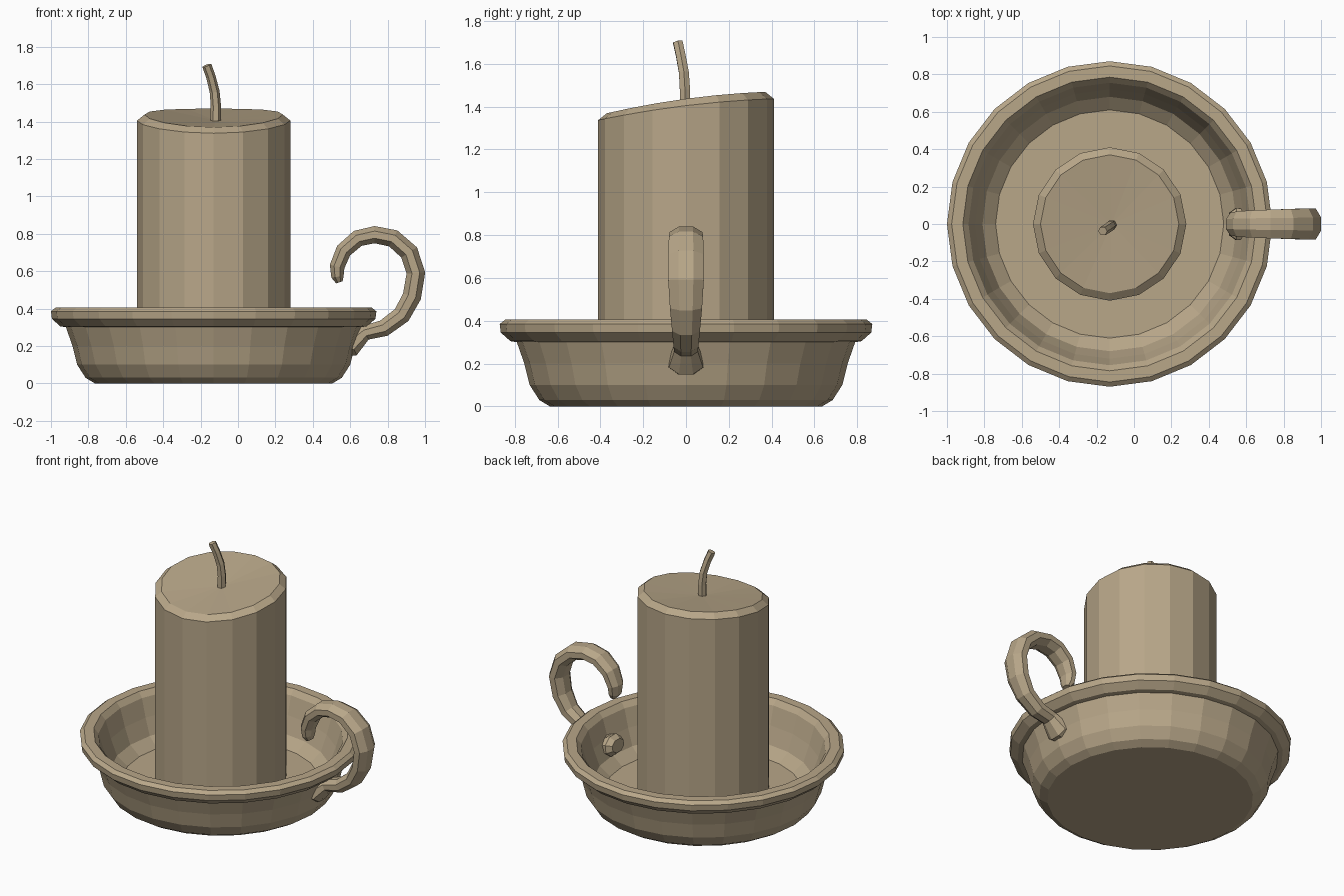
import bpy, bmesh, math
from mathutils import Vector

if "Cube" in bpy.data.objects:
    bpy.data.objects.remove(bpy.data.objects["Cube"])

CX = -0.13  # axis of the dish and candle

clay = bpy.data.materials.new("warm_tan")
clay.diffuse_color = (0.48, 0.385, 0.25, 1)
clay.use_nodes = True
clay.node_tree.nodes["Principled BSDF"].inputs["Base Color"].default_value = clay.diffuse_color


def loft(name, rings, cap_start=True, cap_end=True, tip=None):
    """Skin a list of equal-length point rings into one flat-shaded object."""
    bm = bmesh.new()
    vs = [[bm.verts.new(p) for p in r] for r in rings]
    n = len(vs[0])
    for a, b in zip(vs, vs[1:]):
        for i in range(n):
            j = (i + 1) % n
            bm.faces.new((a[i], a[j], b[j], b[i]))
    if cap_start:
        bm.faces.new(vs[0][::-1])
    if tip is not None:
        t = bm.verts.new(tip)
        for i in range(n):
            bm.faces.new((vs[-1][i], vs[-1][(i + 1) % n], t))
    elif cap_end:
        bm.faces.new(vs[-1])
    bmesh.ops.recalc_face_normals(bm, faces=bm.faces)
    me = bpy.data.meshes.new(name)
    bm.to_mesh(me)
    bm.free()
    me.materials.append(clay)
    ob = bpy.data.objects.new(name, me)
    bpy.context.collection.objects.link(ob)
    return ob


def circle(r, n, height):
    """Ring around the dish axis; height is a function of the angle."""
    angles = [2 * math.pi * i / n for i in range(n)]
    return [(CX + r * math.cos(a), r * math.sin(a), height(a)) for a in angles]


def sweep(name, path, n):
    """Tube along (x, y, z, half width in y, half thickness) stations."""
    pts = [Vector(p[:3]) for p in path]
    rings = []
    for i, p in enumerate(path):
        d = (pts[min(i + 1, len(pts) - 1)] - pts[max(i - 1, 0)]).normalized()
        side = Vector((0, 1, 0))
        side = (side - d * side.dot(d)).normalized()
        up = d.cross(side)
        ring = []
        for k in range(n):
            a = 2 * math.pi * (k + 0.5) / n
            ring.append(pts[i] + (side * math.cos(a) * p[3] + up * math.sin(a) * p[4])
                        / math.cos(math.pi / n))
        rings.append(ring)
    return loft(name, rings)


# Dish: outer wall, rolled rim, inner wall and floor
dish_profile = [(0.635, 0), (0.685, 0.03), (0.73, 0.10), (0.755, 0.20), (0.79, 0.30),
                (0.82, 0.305), (0.865, 0.345), (0.87, 0.385), (0.845, 0.405),
                (0.785, 0.405), (0.755, 0.37), (0.72, 0.25), (0.68, 0.14), (0.61, 0.08)]
loft("dish", [circle(r, 24, lambda a, z=z: z) for r, z in dish_profile])


# Candle: sloping, bevelled top with a slight dip around the wick
def slope(a):
    s = math.sin(a)
    return 1.405 + 0.05 * s - 0.018 * s * s


loft("candle", [circle(0.41, 16, lambda a: 0.07),
                circle(0.41, 16, slope),
                circle(0.37, 16, lambda a: slope(a) + 0.032)],
     tip=(CX + 0.01, 0, 1.405))

# Wick
sweep("wick", [(-0.12, -0.005, 1.38, 0.024, 0.024), (-0.118, -0.005, 1.48, 0.024, 0.024),
               (-0.125, -0.01, 1.56, 0.023, 0.023), (-0.145, -0.025, 1.64, 0.022, 0.022),
               (-0.167, -0.038, 1.70, 0.022, 0.022)], 6)

# Curled handle, from the stub inside the dish to the free tip
sweep("handle", [(0.51, 0, 0.215, 0.06, 0.04), (0.545, 0, 0.21, 0.085, 0.065),
                 (0.61, 0, 0.205, 0.08, 0.06), (0.68, 0, 0.27, 0.055, 0.04),
                 (0.78, 0, 0.295, 0.058, 0.045), (0.875, 0, 0.365, 0.065, 0.048),
                 (0.93, 0, 0.465, 0.075, 0.05), (0.951, 0, 0.59, 0.083, 0.05),
                 (0.915, 0, 0.70, 0.083, 0.05), (0.83, 0, 0.775, 0.08, 0.048),
                 (0.73, 0, 0.795, 0.077, 0.046), (0.64, 0, 0.775, 0.073, 0.045),
                 (0.565, 0, 0.71, 0.068, 0.043), (0.53, 0, 0.625, 0.06, 0.04),
                 (0.532, 0, 0.57, 0.05, 0.033), (0.542, 0, 0.54, 0.03, 0.018)], 8)
